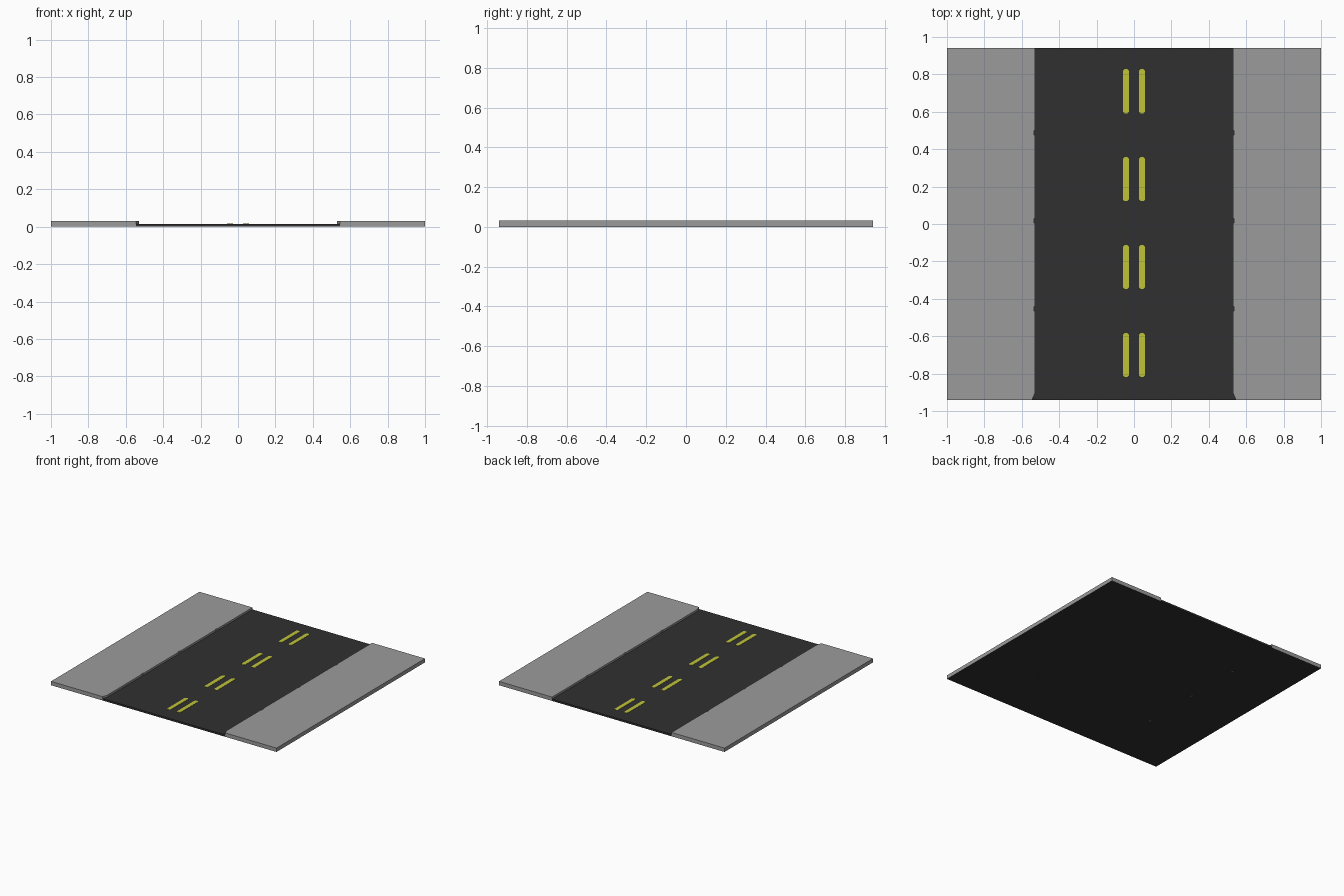
import bpy, bmesh

if "Cube" in bpy.data.objects:
    bpy.data.objects.remove(bpy.data.objects["Cube"])

LENGTH, TILES = 1.88, 4
TILE = LENGTH / TILES
HALF = LENGTH / 2
ROAD_X, ROAD_Z, WALK_Z = 0.53, 0.015, 0.031


def material(name, rgb):
    m = bpy.data.materials.new(name)
    m.diffuse_color = (*rgb, 1)
    m.use_nodes = True
    m.node_tree.nodes["Principled BSDF"].inputs["Base Color"].default_value = m.diffuse_color
    return m


asphalt = material("dark asphalt", (0.030, 0.030, 0.030))
concrete = material("grey concrete", (0.33, 0.33, 0.33))
paint = material("yellow paint", (0.53, 0.55, 0.040))


def slab(name, outline, z0, z1, mats, under=0):
    """Extrude a flat outline; faces pointing down use material slot 'under'."""
    bm = bmesh.new()
    face = bm.faces.new([bm.verts.new((x, y, z0)) for x, y in outline])
    top = bmesh.ops.extrude_face_region(bm, geom=[face], use_keep_orig=True)
    for v in top["geom"]:
        if isinstance(v, bmesh.types.BMVert):
            v.co.z = z1
    bmesh.ops.recalc_face_normals(bm, faces=bm.faces)
    bm.normal_update()
    for f in bm.faces:
        if f.normal.z < -0.5:
            f.material_index = under
    me = bpy.data.meshes.new(name)
    bm.to_mesh(me)
    bm.free()
    for m in mats:
        me.materials.append(m)
    ob = bpy.data.objects.new(name, me)
    bpy.context.collection.objects.link(ob)
    return ob


# Road bed
slab("road", [(-ROAD_X - 0.015, -HALF), (ROAD_X + 0.015, -HALF),
              (ROAD_X, -HALF + 0.035), (ROAD_X, HALF),
              (-ROAD_X, HALF), (-ROAD_X, -HALF + 0.035)], 0, ROAD_Z, [asphalt])

# Raised sidewalks: chamfered front corner, small kerb notch at each tile joint
for side, label in ((-1, "left"), (1, "right")):
    pts = [(1, HALF), (1, -HALF), (ROAD_X + 0.015, -HALF), (ROAD_X, -HALF + 0.035)]
    for i in range(1, TILES):
        y = -HALF + i * TILE + 0.005
        pts += [(ROAD_X, y), (ROAD_X + 0.005, y),
                (ROAD_X + 0.005, y + 0.022), (ROAD_X, y + 0.027)]
    pts.append((ROAD_X, HALF))
    slab(f"{label}_sidewalk", [(side * x, y) for x, y in pts],
         0, WALK_Z, [concrete, asphalt], under=1)
    # asphalt showing in the joint notches
    for i in range(1, TILES):
        y = -HALF + i * TILE + 0.005
        slab(f"{label}_joint_{i}",
             [(side * x, v) for x, v in ((ROAD_X, y), (ROAD_X + 0.005, y),
              (ROAD_X + 0.005, y + 0.022), (ROAD_X, y + 0.027))],
             ROAD_Z - 0.008, ROAD_Z, [asphalt])

# Double dashed centre line with clipped corners
W, L, C = 0.016, 0.118, 0.009
for i in range(TILES):
    cy = -HALF + (i + 0.5) * TILE + 0.005
    for side in (-1, 1):
        cx = side * 0.043
        dash = [(-W, -L + C), (-W + C, -L), (W - C, -L), (W, -L + C),
                (W, L - C), (W - C, L), (-W + C, L), (-W, L - C)]
        slab(f"lane_dash_{i}_{'left' if side < 0 else 'right'}",
             [(cx + x, cy + y) for x, y in dash], ROAD_Z - 0.002, ROAD_Z + 0.002, [paint])
